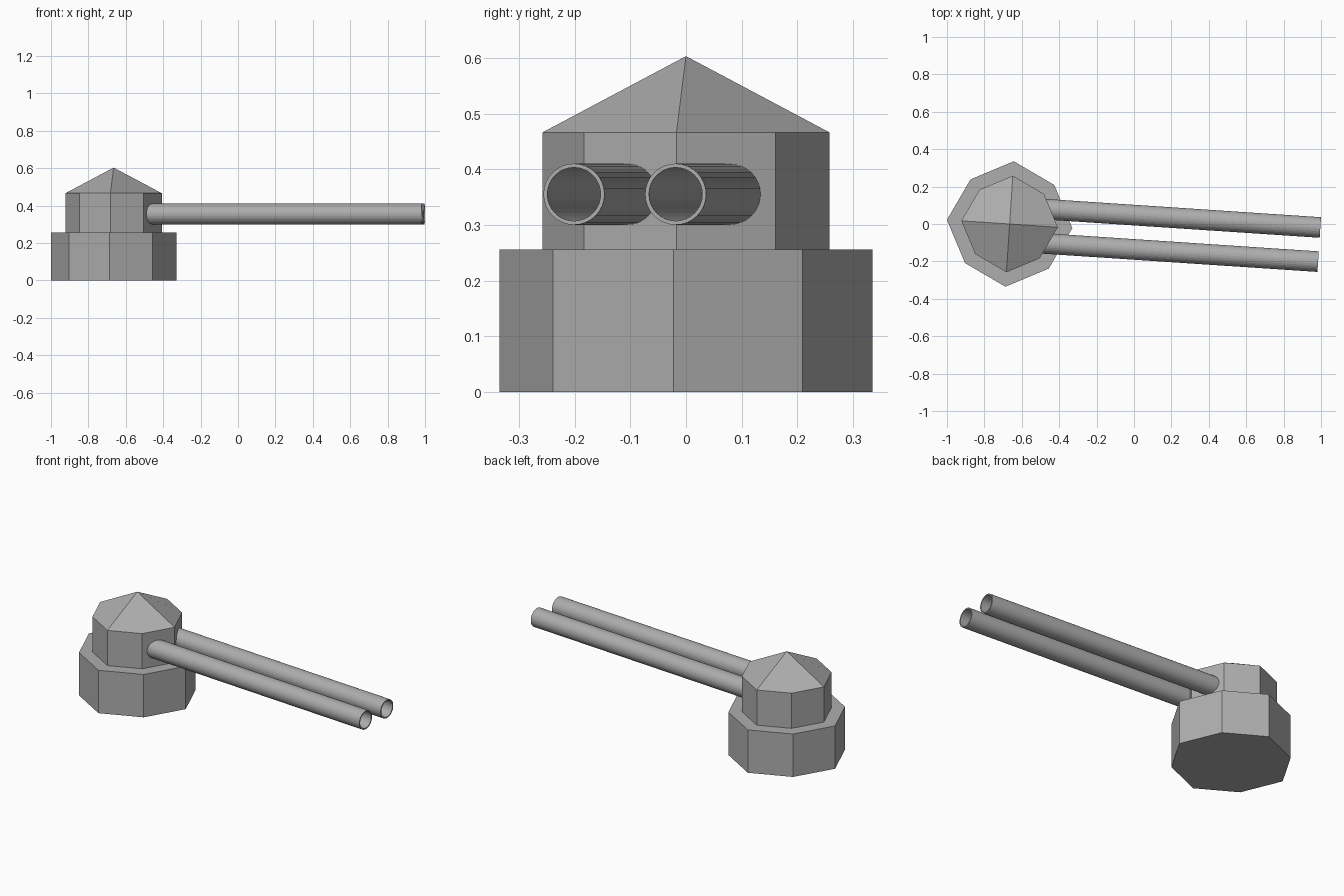
import bpy, bmesh, math
from mathutils import Matrix

if "Cube" in bpy.data.objects:
    bpy.data.objects.remove(bpy.data.objects["Cube"])

# Whole turret is yawed slightly about its own vertical axis
PLACE = Matrix.Translation((-0.665, 0, 0)) @ Matrix.Rotation(math.radians(-3.8), 4, 'Z')

# Dark grey paint
PAINT = bpy.data.materials.new("dark_grey")
PAINT.diffuse_color = (0.42, 0.42, 0.42, 1)
PAINT.use_nodes = True
PAINT.node_tree.nodes["Principled BSDF"].inputs["Base Color"].default_value = PAINT.diffuse_color


def finish(name, bm):
    bmesh.ops.recalc_face_normals(bm, faces=bm.faces[:])
    mesh = bpy.data.meshes.new(name)
    bm.to_mesh(mesh)
    bm.free()
    mesh.materials.append(PAINT)
    obj = bpy.data.objects.new(name, mesh)
    obj.matrix_world = PLACE
    bpy.context.collection.objects.link(obj)
    return obj


def ring(bm, n, r, point, odd=1.0):
    # odd scales the radius of every second corner
    verts = []
    for i in range(n):
        a, k = math.tau * i / n, r * (odd if i % 2 else 1.0)
        verts.append(bm.verts.new(point(k * math.cos(a), k * math.sin(a))))
    return verts


def bridge(bm, a, b):
    n = len(a)
    for i in range(n):
        j = (i + 1) % n
        bm.faces.new((a[i], a[j], b[j], b[i]))


def octagon_block(name, r, z0, z1, apex=None):
    bm = bmesh.new()
    low = ring(bm, 8, r, lambda x, y: (x, y, z0), odd=0.944)
    high = ring(bm, 8, r, lambda x, y: (x, y, z1), odd=0.944)
    bridge(bm, low, high)
    bm.faces.new(low[::-1])
    if apex is None:
        bm.faces.new(high)
    else:
        # Pointed roof of four folded quads
        tip = bm.verts.new((0, 0, apex))
        for i in range(0, 8, 2):
            bm.faces.new((tip, high[i], high[i + 1], high[(i + 2) % 8]))
    return finish(name, bm)


def barrel(name, y0, start=0.12, end=1.659, z0=0.355, outer=0.055, inner=0.048):
    bm = bmesh.new()
    # Outer wall, muzzle rim, bore, back rim
    loops = [ring(bm, 32, r, lambda u, v, x=x: (x, y0 + u, z0 + v))
             for x, r in ((start, outer), (end, outer), (end, inner), (start, inner))]
    for i in range(4):
        bridge(bm, loops[i], loops[(i + 1) % 4])
    return finish(name, bm)


# Base and rotating housing
octagon_block("turret_base", 0.336, 0.0, 0.256)
octagon_block("turret_housing", 0.2585, 0.256, 0.466, apex=0.603)

# Twin hollow barrels
for side, y in (("left", 0.0915), ("right", -0.0915)):
    barrel("barrel_" + side, y)
